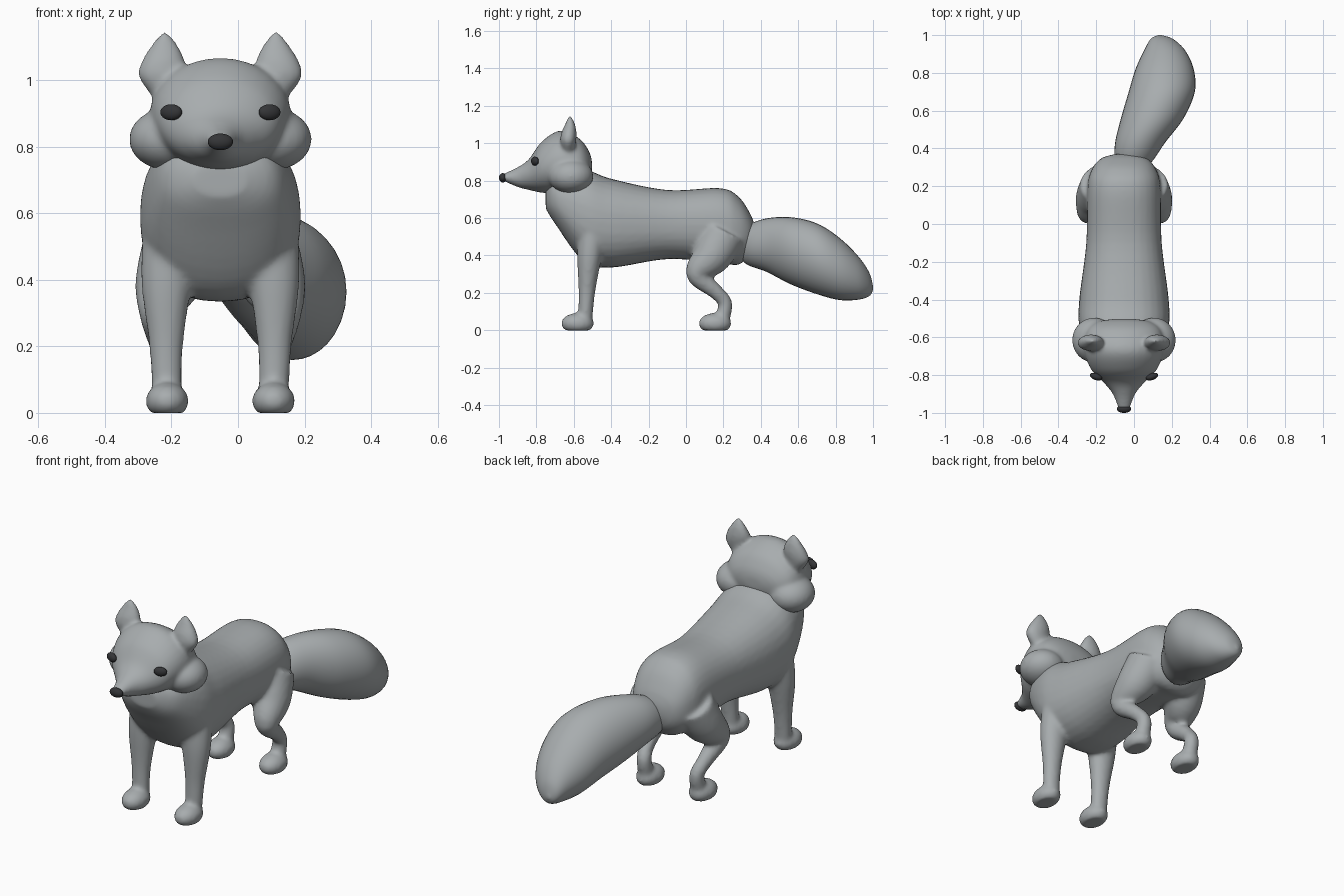
import bpy, bmesh, math
from mathutils import Vector, Matrix

cube = bpy.data.objects.get("Cube")
if cube:
    bpy.data.objects.remove(cube, do_unlink=True)

MID = -.053  # body centre line; the tail swings to the left
X, Y, Z = Vector((1, 0, 0)), Vector((0, 1, 0)), Vector((0, 0, 1))
SIDES = {"right": -1, "left": 1}


def material(name, rgb):
    mat = bpy.data.materials.new(name)
    mat.use_nodes = True
    mat.diffuse_color = (*rgb, 1)
    mat.node_tree.nodes["Principled BSDF"].inputs["Base Color"].default_value = (*rgb, 1)
    return mat


FUR = material("grey fur", (.39, .415, .425))
DARK = material("charcoal", (.035, .036, .039))


def spline(stations, steps=6):
    """Smooth interpolation through stations of equal length tuples."""
    points = [stations[0], *stations, stations[-1]]
    rows = []
    for before, start, end, after in zip(points, points[1:], points[2:], points[3:]):
        for step in range(steps):
            t = step / steps
            rows.append([q + t / 2 * (r - p + t * (2 * p - 5 * q + 4 * r - w + t * (3 * (q - r) + w - p)))
                         for p, q, r, w in zip(before, start, end, after)])
    return rows + [stations[-1]]


def loft(bm, stations, axis=None, power=2, sides=32):
    """Skin rings (x, y, z, half width, half depth); axis fixes the ring normal."""
    rows = spline(stations)
    rings = []
    for i, (x, y, z, width, depth) in enumerate(rows):
        ahead, behind = rows[min(i + 1, len(rows) - 1)], rows[max(i - 1, 0)]
        along = axis or Vector((0, ahead[1] - behind[1], ahead[2] - behind[2])).normalized()
        across = along.cross(X)
        ring = []
        for k in range(sides):
            angle = math.tau * k / sides
            c, s = math.cos(angle), math.sin(angle)
            u = math.copysign(abs(c) ** (2 / power), c) * width
            v = math.copysign(abs(s) ** (2 / power), s) * depth
            ring.append(bm.verts.new(Vector((x, y, z)) + X * u + across * v))
        rings.append(ring)
    for lower, upper in zip(rings, rings[1:]):
        for k in range(sides):
            n = (k + 1) % sides
            bm.faces.new((lower[k], lower[n], upper[n], upper[k]))
    bm.faces.new(rings[0])
    bm.faces.new(rings[-1])


def trunk(bm, rows, power):
    """Loft along y from rows of (y, bottom, top, half width)."""
    loft(bm, [(MID, y, (low + high) / 2, width, (high - low) / 2)
              for y, low, high, width in rows], Y, power)


def limb(bm, side, rows, depth=1, axis=None):
    """Loft from rows of (distance from centre line, y, z, radius)."""
    loft(bm, [(MID + side * out, y, z, radius, radius * depth)
              for out, y, z, radius in rows], axis)


def ball(bm, centre, radii, turn=0):
    matrix = (Matrix.Translation(centre) @ Matrix.Rotation(turn, 4, 'Z')
              @ Matrix.Diagonal((*radii, 1)))
    return bmesh.ops.create_uvsphere(bm, u_segments=28, v_segments=18, radius=1, matrix=matrix)["verts"]


def paw(bm, side, y):
    """Rounded foot with a flat sole."""
    for vert in ball(bm, (MID + side * .16, y, .036), (.065, .088, .056)):
        vert.co.z = max(vert.co.z, -.001)


def finish(bm, name, mat, voxel=0, passes=0):
    bmesh.ops.recalc_face_normals(bm, faces=bm.faces)
    mesh = bpy.data.meshes.new(name)
    bm.to_mesh(mesh)
    bm.free()
    mesh.materials.append(mat)
    mesh.polygons.foreach_set("use_smooth", [True] * len(mesh.polygons))
    obj = bpy.data.objects.new(name, mesh)
    bpy.context.collection.objects.link(obj)
    if voxel:  # fuse overlapping volumes and soften the joins
        fuse = obj.modifiers.new("fuse", 'REMESH')
        fuse.mode, fuse.voxel_size, fuse.use_smooth_shade = 'VOXEL', voxel, True
        soften = obj.modifiers.new("soften", 'SMOOTH')
        soften.factor, soften.iterations = .5, passes


# Torso with all four legs
bm = bmesh.new()
trunk(bm, [(-.75, .65, .75, .08), (-.7, .57, .82, .175), (-.55, .37, .86, .235),
           (-.4, .335, .81, .237), (-.1, .38, .75, .2), (.18, .36, .76, .195),
           (.28, .35, .715, .175), (.345, .41, .62, .125), (.37, .48, .55, .05)], 2.3)
for side in SIDES.values():
    limb(bm, side, [(.16, -.54, .04, .045), (.163, -.53, .2, .051),
                    (.16, -.515, .4, .078), (.13, -.49, .6, .1)], .86, Z)
    paw(bm, side, -.58)
    limb(bm, side, [(.11, .21, .53, .12), (.15, .14, .4, .105), (.185, .06, .3, .06),
                    (.175, .16, .205, .04), (.16, .21, .14, .038), (.16, .185, .04, .042)])
    paw(bm, side, .155)
finish(bm, "body_and_legs", FUR, .011, 8)

# Head with muzzle, cheeks and ears
bm = bmesh.new()
trunk(bm, [(-.98, .8, .835, .03), (-.9, .765, .872, .06), (-.84, .75, .915, .108),
           (-.77, .735, 1.01, .175), (-.67, .73, 1.068, .21), (-.57, .755, 1.025, .2),
           (-.52, .8, .96, .145), (-.503, .85, .91, .06)], 2)
for side in SIDES.values():
    ball(bm, (MID + side * .158, -.615, .823), (.117, .12, .093))
    limb(bm, side, [(.155, -.63, .95, .05), (.178, -.63, 1.01, .068), (.172, -.626, 1.055, .066),
                    (.168, -.62, 1.1, .044), (.167, -.62, 1.135, .019), (.167, -.62, 1.148, .006)],
         .62, Z)
finish(bm, "head", FUR, .0085, 16)

# Bushy tail
bm = bmesh.new()
limb(bm, 1, [(.03, .28, .45, .05), (.05, .33, .455, .098), (.085, .43, .455, .132),
             (.15, .56, .425, .166), (.2, .7, .382, .175), (.215, .82, .328, .154),
             (.215, .92, .28, .108), (.2, .98, .245, .058), (.19, 1, .225, .008)], 1.08, Y)
finish(bm, "tail", FUR)

# Eyes and nose
for label, side in SIDES.items():
    bm = bmesh.new()
    ball(bm, (MID + side * .148, -.808, .904), (.034, .018, .024), side * .35)
    finish(bm, label + "_eye", DARK)
bm = bmesh.new()
ball(bm, (MID, -.979, .815), (.038, .021, .025))
finish(bm, "nose", DARK)
